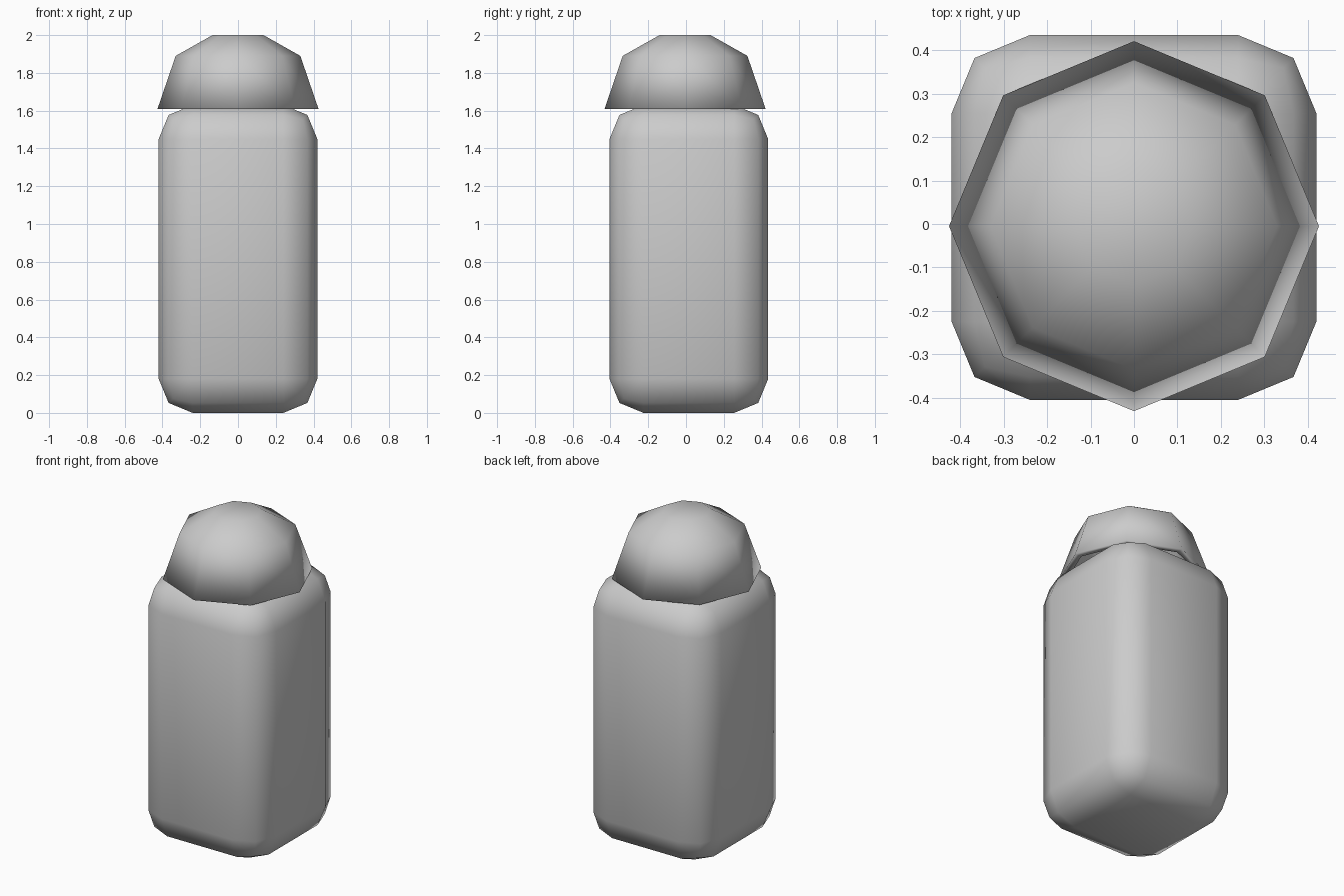
import bpy, bmesh
from math import cos, sin, tau

if "Cube" in bpy.data.objects:
    bpy.data.objects.remove(bpy.data.objects["Cube"])


def add_object(name, bm):
    mesh = bpy.data.meshes.new(name)
    bm.to_mesh(mesh)
    bm.free()
    mesh.shade_smooth()
    obj = bpy.data.objects.new(name, mesh)
    bpy.context.collection.objects.link(obj)
    return obj


# Body: tall block with rounded two-step edges
WIDTH, HEIGHT, ROUND = 0.84, 1.63, 0.18
bm = bmesh.new()
bmesh.ops.create_cube(bm, size=1)
for v in bm.verts:
    v.co.x *= WIDTH
    v.co.y = v.co.y * WIDTH + 0.015
    v.co.z = (v.co.z + 0.5) * HEIGHT
bmesh.ops.bevel(bm, geom=bm.edges[:], offset=ROUND, segments=2,
                profile=0.5, affect='EDGES')
add_object("body", bm)

# Lid: eight-sided flared shell, profile runs down the outer wall and up the lining.
# The shell is turned inside out, so the lining faces outward.
SIDES, LID_Y = 8, -0.005
profile = [(0.135, 2.0), (0.33, 1.89), (0.426, 1.61),
           (0.382, 1.61), (0.30, 1.865), (0.12, 1.965)]
bm = bmesh.new()
rings = [[bm.verts.new((r * cos(tau * i / SIDES),
                        r * sin(tau * i / SIDES) + LID_Y, z))
          for i in range(SIDES)] for r, z in profile]
for a, b in zip(rings, rings[1:]):
    for i in range(SIDES):
        j = (i + 1) % SIDES
        bm.faces.new((a[i], a[j], b[j], b[i]))
bm.faces.new(rings[0][::-1])
bm.faces.new(rings[-1])
add_object("lid", bm)
